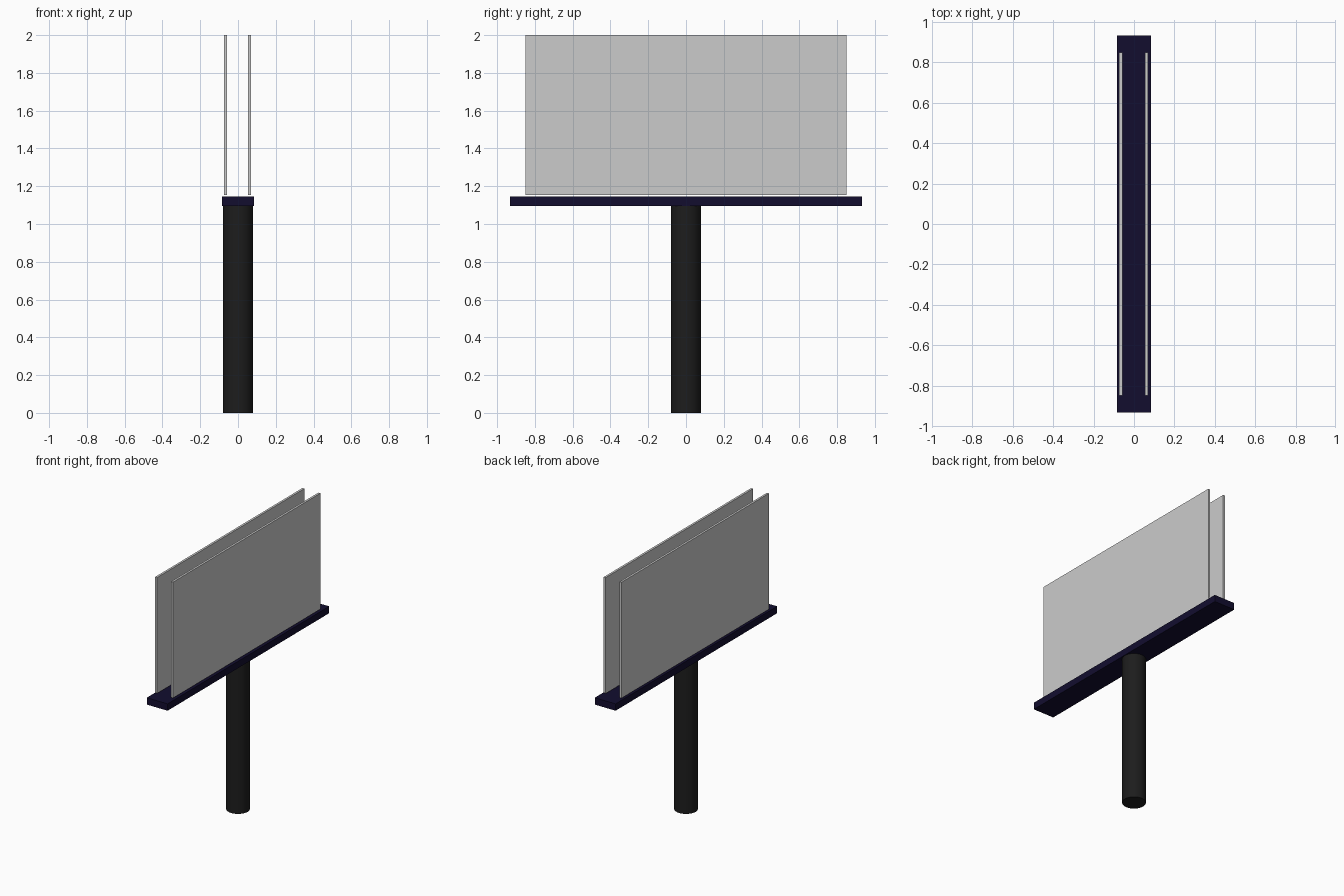
import bpy

if "Cube" in bpy.data.objects:
    bpy.data.objects.remove(bpy.data.objects["Cube"])


def paint(obj, name, rgb):
    mat = bpy.data.materials.new(name)
    mat.diffuse_color = (*rgb, 1)
    mat.use_nodes = True
    mat.node_tree.nodes["Principled BSDF"].inputs["Base Color"].default_value = mat.diffuse_color
    obj.data.materials.append(mat)


def box(name, lo, hi):
    centre = [(a + b) / 2 for a, b in zip(lo, hi)]
    bpy.ops.mesh.primitive_cube_add(size=1, location=centre)
    obj = bpy.context.object
    obj.name = name
    obj.scale = [b - a for a, b in zip(lo, hi)]
    bpy.ops.object.transform_apply(location=False, rotation=False, scale=True)
    return obj


# Round support pole
POLE_TOP = 1.096
bpy.ops.mesh.primitive_cylinder_add(vertices=32, radius=0.079, depth=POLE_TOP,
                                    location=(0, 0, POLE_TOP / 2))
pole = bpy.context.object
pole.name = "support_pole"
bpy.ops.object.shade_smooth_by_angle()
paint(pole, "black_metal", (0.012, 0.012, 0.012))

# Long walkway platform on top of the pole
platform = box("platform", (-0.084, -0.933, POLE_TOP), (0.084, 0.933, 1.146))
paint(platform, "dark_navy", (0.006, 0.004, 0.028))

# Two thin display panels, just clear of the platform
for name, x0, x1 in (("left_panel", -0.074, -0.058), ("right_panel", 0.054, 0.070)):
    box(name, (x0, -0.85, 1.153), (x1, 0.85, 2.0))
